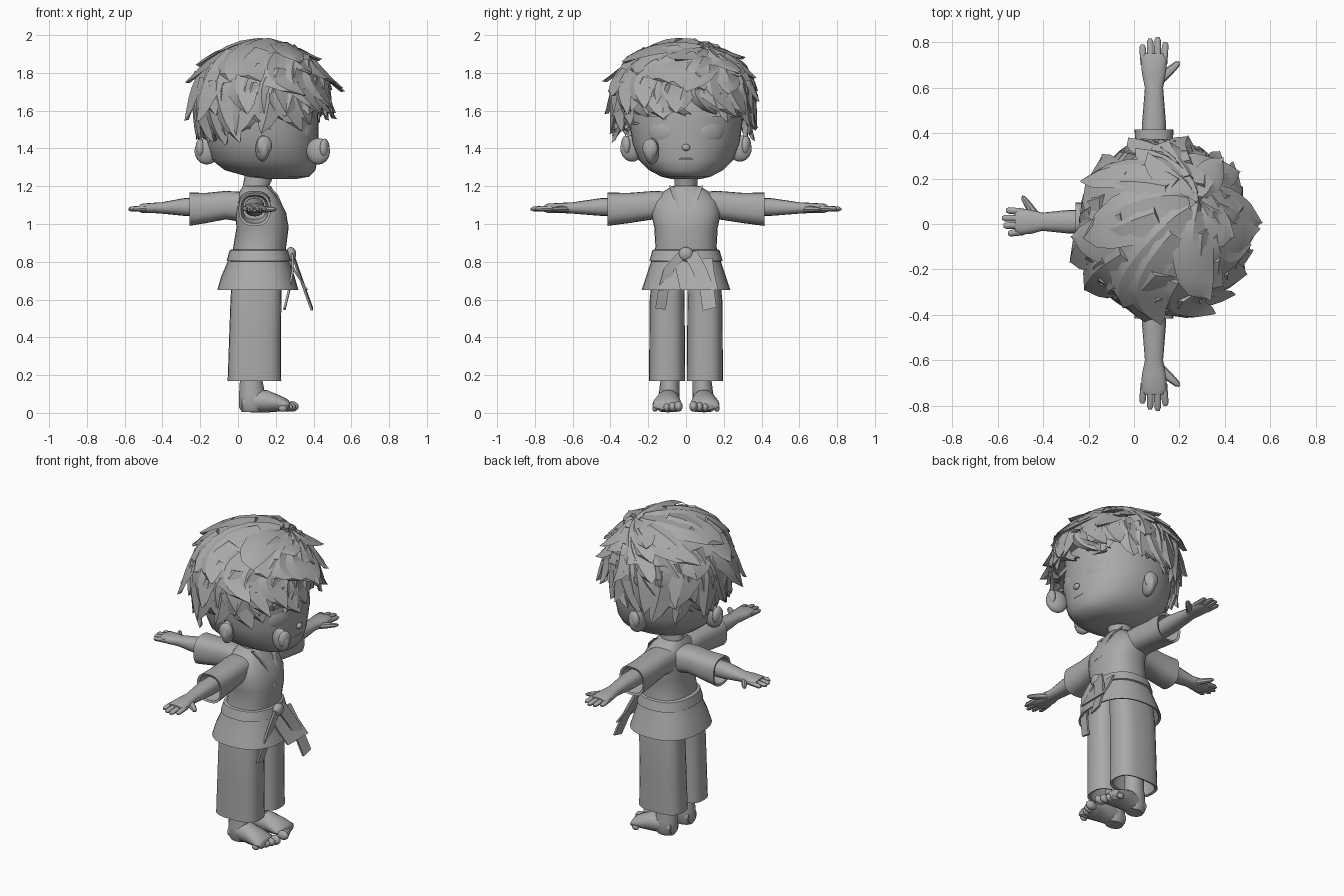
import bpy, bmesh, math, random
from mathutils import Vector, Matrix

if "Cube" in bpy.data.objects:
    bpy.data.objects.remove(bpy.data.objects["Cube"])

random.seed(11)
grey = bpy.data.materials.new("plain grey")
grey.diffuse_color = (0.4, 0.4, 0.4, 1)
grey.use_nodes = True
grey.node_tree.nodes["Principled BSDF"].inputs["Base Color"].default_value = grey.diffuse_color


def finish(name, bm, angle=40):
    bmesh.ops.recalc_face_normals(bm, faces=bm.faces)
    me = bpy.data.meshes.new(name)
    bm.to_mesh(me)
    bm.free()
    me.materials.append(grey)
    ob = bpy.data.objects.new(name, me)
    bpy.context.collection.objects.link(ob)
    bpy.ops.object.select_all(action='DESELECT')
    ob.select_set(True)
    bpy.context.view_layer.objects.active = ob
    bpy.ops.object.shade_smooth_by_angle(angle=math.radians(angle))
    return ob


def loft(name, rings, axis='z', power=2.0, n=24, mat=None):
    """Rings of (position, centre a, centre b, radius a, radius b) along one axis."""
    bm = bmesh.new()
    loops = []
    for pos, ca, cb, ra, rb in rings:
        loop = []
        for i in range(n):
            t = 2 * math.pi * i / n
            c, s = math.cos(t), math.sin(t)
            a = ca + ra * math.copysign(abs(c) ** (2 / power), c)
            b = cb + rb * math.copysign(abs(s) ** (2 / power), s)
            loop.append(bm.verts.new((a, b, pos) if axis == 'z' else (pos, a, b)))
        loops.append(loop)
    for l0, l1 in zip(loops, loops[1:]):
        for i in range(n):
            bm.faces.new((l0[i], l0[(i + 1) % n], l1[(i + 1) % n], l1[i]))
    bm.faces.new(loops[0])
    bm.faces.new(loops[-1])
    if mat:
        bm.transform(mat)
    return finish(name, bm)


def ball(name, loc, radii, rot=0.0):
    bm = bmesh.new()
    bmesh.ops.create_uvsphere(bm, u_segments=20, v_segments=12, radius=1)
    bm.transform(Matrix.Translation(loc) @ Matrix.Rotation(rot, 4, 'Z')
                 @ Matrix.Diagonal((*radii, 1)))
    return finish(name, bm)


def ribbon(name, pts, width, thick=0.012, across=(0, 1, 0)):
    """Flat strip following points."""
    bm = bmesh.new()
    a = Vector(across).normalized() * width / 2
    out = Vector((thick, 0, 0))
    rows = []
    for p in pts:
        p = Vector(p)
        rows.append([bm.verts.new(v) for v in (p - a, p + a, p + a + out, p - a + out)])
    for r0, r1 in zip(rows, rows[1:]):
        for i in range(4):
            bm.faces.new((r0[i], r0[(i + 1) % 4], r1[(i + 1) % 4], r1[i]))
    bm.faces.new(rows[0])
    bm.faces.new(rows[-1])
    return finish(name, bm)


# Head and neck
loft("head", [(1.237, .22, 0, .08, .07), (1.25, .215, 0, .16, .13), (1.285, .17, 0, .24, .195),
              (1.34, .14, 0, .28, .25), (1.43, .13, 0, .295, .285), (1.55, .12, 0, .305, .30),
              (1.68, .12, 0, .30, .29), (1.79, .12, 0, .24, .24), (1.86, .12, 0, .12, .12)],
     power=2.15, n=36)
loft("neck", [(1.12, .09, 0, .08, .07), (1.2, .095, 0, .07, .06), (1.28, .12, 0, .08, .065)])

# Face details
for s in (-1, 1):
    ball("eye", (.372, s * .13, 1.49), (.03, .08, .07), rot=s * .45)
    ribbon("eyebrow", [(.395, s * .07, 1.585), (.37, s * .2, 1.58)], .025, .02, (0, 0, 1))
ball("nose", (.427, 0, 1.405), (.016, .022, .018))
ball("mouth", (.412, 0, 1.345), (.01, .05, .006))

# Ears: both sides plus one at the front and one at the back
for x, y, z, r in [(.13, .285, 1.4, 1.3), (.13, -.285, 1.4, -1.3),
                   (.425, -.18, 1.385, -.3), (-.165, -.03, 1.385, 3.14)]:
    ball("ear", (x, y, z), (.065, .035, .07), rot=r)
    ball("ear_rim", (x + .035 * math.cos(r), y + .035 * math.sin(r), z + .015), (.025, .042, .052), rot=r)

# Hair
HC, HR = Vector((.125, -.015, 1.665)), (.355, .375, .308)


def scalp(th, ph, h):
    c, s = math.cos(th), math.sin(th)
    d = Vector((s * math.cos(ph), s * math.sin(ph), c))
    d += Vector((.5, .35, 0)) * max(c, 0) ** 2      # crown sits forward and to one side
    d.normalize()
    if d.z < 0:                                     # sides stay full below the widest line
        k = (d.x ** 2 + d.y ** 2) ** -.12
        d.x, d.y = d.x * k, d.y * k
    rz = HR[2] if d.z > 0 else .44
    return HC + Vector((d.x * HR[0], d.y * HR[1], d.z * rz)) * (1 + h)


def hairline(ph):
    f = math.cos(ph)
    return 2.04 - .2 * f if f > 0 else 2.04 - .22 * f


bm = bmesh.new()
grid = [[bm.verts.new(scalp(max(.02, (hairline(2 * math.pi * j / 40) - .3) * i / 14),
                            2 * math.pi * j / 40, -.03)) for j in range(40)] for i in range(15)]
for i in range(14):
    for j in range(40):
        k = (j + 1) % 40
        bm.faces.new((grid[i][j], grid[i][k], grid[i + 1][k], grid[i + 1][j]))
bm.faces.new(grid[0])
bm.faces.new(grid[-1])
finish("hair_cap", bm, 50)


def add_lock(bm, th0, th1, ph0, swirl, width, lift, steps=8):
    rows = []
    for i in range(steps):
        t = i / (steps - 1)
        th = th0 + (th1 - th0) * (t - .1 * t ** 4)
        ph = ph0 + swirl * t * t
        w = width * (math.sin(math.pi * (.18 + .82 * t)) ** .7 if t < 1 else 0.02)
        h = .0 + lift * t ** 3
        dp = w / max(math.sin(th), .3) / .36
        rows.append([bm.verts.new(scalp(th, ph + k * dp, h + e))
                     for k, e in ((-1, -.02), (-.25, .05 * (1 - t * .8)), (1, -.005), (0, -.06))])
    for r0, r1 in zip(rows, rows[1:]):
        for i in range(4):
            k = (i + 1) % 4
            bm.faces.new((r0[i], r0[k], r1[k], r1[i]))
    bm.faces.new(rows[0])
    bm.faces.new(rows[-1])


bm = bmesh.new()
for th0, span, n, width, lift in [(.08, 1.05, 8, .115, .2), (.45, 1.0, 10, .115, .22), (.8, .95, 13, .1, .22),
                                  (1.1, 1.0, 17, .085, .16), (1.25, 1.1, 22, .065, .1),
                                  (1.4, 1.1, 20, .06, .0)]:
    for i in range(n):
        ph = 2 * math.pi * (i + random.uniform(-.35, .35)) / n + th0
        a = th0 + random.uniform(-.1, .1)
        b = min(a + span * random.uniform(.8, 1.2), hairline(ph) + random.uniform(-.12, .05))
        add_lock(bm, a, b, ph, random.uniform(-.3, .6), width * random.uniform(.8, 1.2),
                 lift * random.uniform(.3, 1.15) - (.1 if lift == 0 else 0))
finish("hair_locks", bm, 28)

# Jacket body, skirt and belt
loft("jacket_body", [(.8, .11, 0, .145, .18), (.88, .115, 0, .14, .162), (.98, .13, 0, .138, .168),
                     (1.06, .12, 0, .135, .185), (1.12, .11, 0, .115, .17), (1.165, .1, 0, .095, .13),
                     (1.2, .1, 0, .075, .075)], power=2.4, n=28)
loft("jacket_skirt", [(.86, .11, 0, .145, .17), (.8, .11, 0, .165, .185), (.72, .105, 0, .195, .212),
                      (.65, .105, 0, .215, .235), (.655, .105, 0, .2, .22), (.76, .1, 0, .15, .18)],
     power=2.4, n=28)
loft("belt", [(.80, .11, 0, .155, .182), (.805, .11, 0, .17, .194), (.86, .11, 0, .155, .178),
              (.865, .11, 0, .145, .17)], power=2.4, n=28)
ball("belt_knot", (.28, 0, .84), (.028, .04, .038))
ribbon("belt_tail_long", [(.28, .02, .85), (.31, .07, .76), (.345, .11, .66), (.385, .125, .55)],
       .075, across=(0, 1, .25))
ribbon("belt_tail_short", [(.28, -.02, .84), (.285, -.09, .76), (.265, -.12, .65), (.24, -.135, .55)],
       .055, across=(0, 1, -.15))
ribbon("front_flap", [(.26, .04, .82), (.3, .05, .74), (.36, .07, .65)], .2)
for s in (-1, 1):
    ribbon("lapel", [(.15, s * .075, 1.2), (.2, s * .06, 1.15), (.238, s * .02, 1.06), (.255, -s * .02, .99)],
           .03, .012, (0, 1, s * .3))


# Arms: a pair at the sides and a third at the back, pointing along local +x
def arm(origin, angle, side, k):
    m = (Matrix.Translation(origin) @ Matrix.Rotation(angle, 4, 'Z')
         @ Matrix.Diagonal((k, side, 1, 1)))
    loft("sleeve", [(.06, 0, 1.09, .09, .08), (.17, 0, 1.1, .085, .075), (.3, 0, 1.085, .083, .08),
                    (.415, 0, 1.078, .085, .088), (.41, 0, 1.078, .072, .075), (.3, 0, 1.085, .06, .06)],
         'x', 2.6, mat=m)
    loft("forearm", [(.28, 0, 1.09, .052, .05), (.45, 0, 1.09, .052, .047), (.6, 0, 1.085, .04, .03),
                     (.66, 0, 1.085, .053, .027), (.73, 0, 1.083, .058, .025), (.75, 0, 1.083, .045, .018)],
         'x', 2.3, n=16, mat=m)
    for i, end in enumerate((.80, .822, .815, .79)):
        y = .043 - i * .029
        loft("finger", [(.70, y, 1.083, .015, .016), (end - .015, y * 1.15, 1.08, .0145, .013),
                        (end, y * 1.15, 1.078, .008, .006)], 'x', n=8, mat=m)
    tm = m @ Matrix.Translation((.64, .03, 1.078)) @ Matrix.Rotation(.85, 4, 'Z')
    loft("thumb", [(-.02, 0, 0, .024, .02), (.05, 0, 0, .02, .016), (.095, 0, 0, .014, .012),
                   (.11, 0, 0, .005, .005)], 'x', n=8, mat=tm)


arm((.088, 0, 0), math.pi / 2, -1, 1)
arm((.088, 0, 0), -math.pi / 2, 1, 1)
arm((.07, .01, 0), math.pi, -1, .79)

# Legs and bare feet
for s in (-1, 1):
    y = s * .1
    loft("trouser_leg", [(.76, .1, y * .9, .13, .085), (.6, .095, y, .135, .092), (.4, .09, y, .137, .094),
                         (.17, .087, y, .142, .096), (.175, .087, y, .128, .082), (.35, .09, y, .1, .07)],
         power=2.8)
    loft("ankle", [(.36, .07, y * .85, .06, .052), (.17, .07, y * .85, .06, .05), (.09, .075, y * .9, .07, .056),
                   (.03, .075, y * .9, .07, .056), (.005, .075, y * .9, .055, .042)], n=16)
    loft("foot", [(.02, y * .9, .05, .045, .04), (.07, y * .9, .063, .054, .06), (.15, y * .95, .062, .064, .06),
                  (.22, y, .05, .076, .043), (.265, y, .04, .077, .03), (.275, y, .036, .06, .02)],
         'x', n=16)
    for i in range(5):
        r = .028 - .0025 * i
        ball("toe", (.285 - .012 * i, s * (.04 + .031 * i), r + .006), (r * 1.3, r * .8, r))
